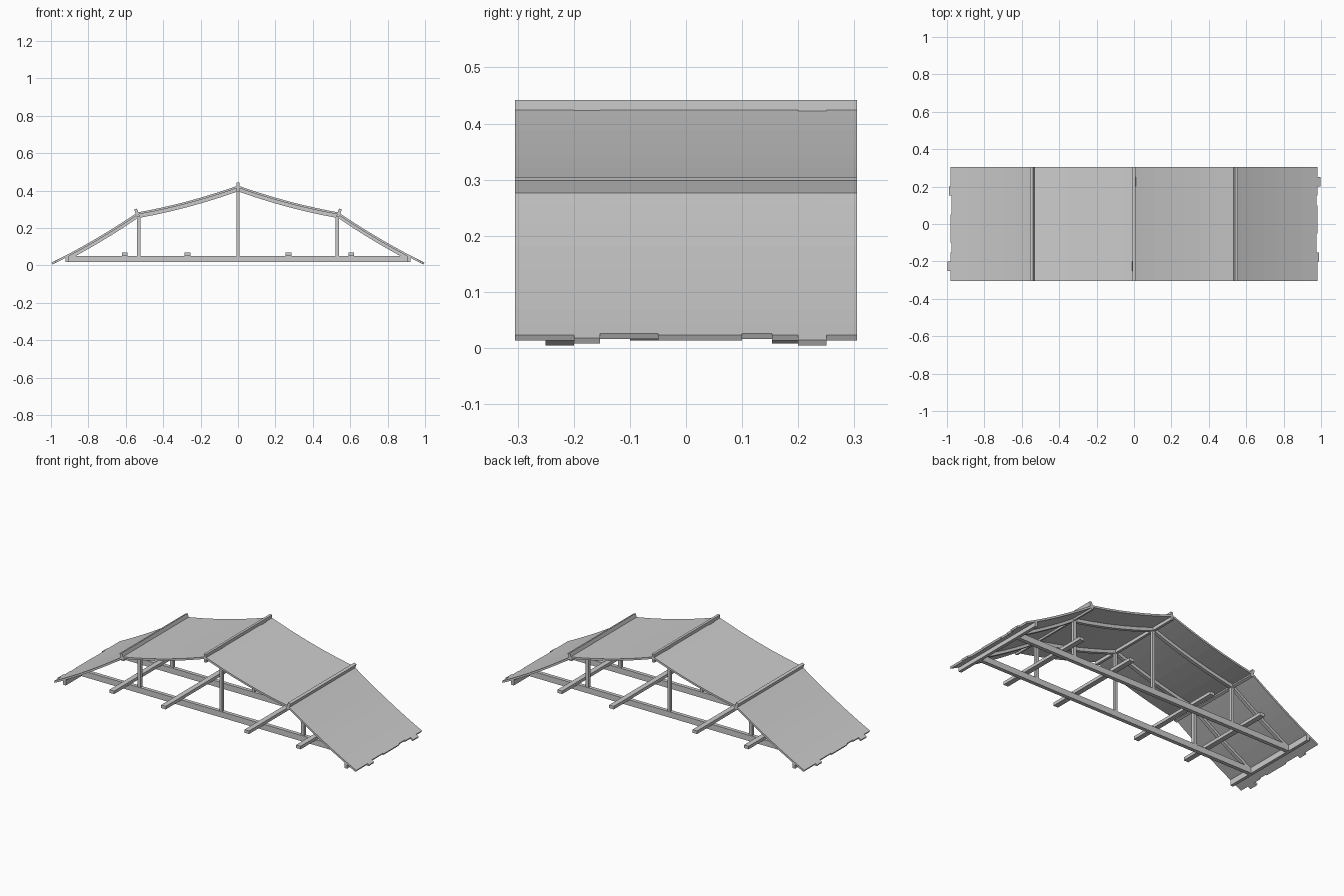
import bpy
import bmesh
from math import pi, radians
from mathutils import Matrix, Vector

cube = bpy.data.objects.get("Cube")
if cube:
    bpy.data.objects.remove(cube)

grey = bpy.data.materials.new("weathered grey")
grey.use_nodes = True
colour = (0.6, 0.6, 0.6, 1)
grey.diffuse_color = colour
grey.node_tree.nodes["Principled BSDF"].inputs["Base Color"].default_value = colour

HALF = 0.305          # half depth of the roof
TRUSS_Y = 0.15        # truss distance from the middle
BOARD = 0.011         # board thickness
UPPER = (Vector((0.004, 0.425)), Vector((0.538, 0.283)), 0.012)
LOWER = (Vector((0.54, 0.281)), Vector((0.98, 0.023)), 0.01)


def finish(name, bm):
    mesh = bpy.data.meshes.new(name)
    bm.to_mesh(mesh)
    bm.free()
    mesh.materials.append(grey)
    obj = bpy.data.objects.new(name, mesh)
    bpy.context.collection.objects.link(obj)
    return obj


def beam(name, centre, size, tilt=0):
    bm = bmesh.new()
    bmesh.ops.create_cube(bm, size=1)
    bm.transform(Matrix.Translation(centre) @ Matrix.Rotation(tilt, 4, "Y")
                 @ Matrix.Diagonal((*size, 1)))
    return finish(name, bm)


def sagging(path, t):
    # Point on a gently sagging slope in the x-z plane
    a, b, sag = path
    return a.lerp(b, t) - Vector((0, 4 * sag * t * (1 - t)))


def turned(angle, bm):
    bm.transform(Matrix.Rotation(angle, 4, "Z"))


# Board edges, and how far each board runs past the upper and lower ends
EDGES = (-HALF, -0.2, -0.153, -0.05, 0, 0.1, 0.153, 0.2, 0.25, HALF)
HIGH = (0, -0.01, 0, 0.006, 0, 0.006, 0, -0.012, 0)
LOW = (0, 0.012, -0.006, 0, 0, -0.006, 0, 0.02, 0)


def roof_panel(name, path, angle, jag):
    bm = bmesh.new()
    rows = [0, 0.08, 0.2, 0.35, 0.5, 0.65, 0.8, 0.92, 1]
    verts = {}

    def vert(row, strip, side):
        t = rows[row]
        end = row in (0, len(rows) - 1)
        key = (row, strip, side) if end else (row, strip + side)
        if key not in verts:
            if row == 0:
                t -= HIGH[strip]
            elif end:
                t += LOW[strip] * jag / (path[1] - path[0]).length
            x, z = sagging(path, t)
            verts[key] = bm.verts.new((x, EDGES[strip + side], z))
        return verts[key]

    for r in range(len(rows) - 1):
        for s in range(len(EDGES) - 1):
            bm.faces.new((vert(r, s, 0), vert(r + 1, s, 0),
                          vert(r + 1, s, 1), vert(r, s, 1)))
    turned(angle, bm)
    obj = finish(name, bm)
    solid = obj.modifiers.new("thickness", "SOLIDIFY")
    solid.thickness = BOARD
    solid.offset = -1


def rafter(name, path, angle, y, start, stop):
    # Square timber that follows the underside of a slope
    bm = bmesh.new()
    rings = []
    for i in range(7):
        x, z = sagging(path, start + (stop - start) * i / 6)
        z -= BOARD
        rings.append([bm.verts.new((x, y + dy, z + dz)) for dy, dz in
                      ((-0.01, 0), (0.01, 0), (0.01, -0.02), (-0.01, -0.02))])
    for a, b in zip(rings, rings[1:]):
        for k in range(4):
            n = (k + 1) % 4
            bm.faces.new((a[k], a[n], b[n], b[k]))
    bm.faces.new(rings[0])
    bm.faces.new(rings[-1])
    bmesh.ops.recalc_face_normals(bm, faces=bm.faces)
    turned(angle, bm)
    finish(name, bm)


# Roof slopes and rafters, the second side being the first turned half round
for side, angle in (("left", 0), ("right", pi)):
    roof_panel(side + "_upper_roof", UPPER, angle, 0.3)
    roof_panel(side + "_lower_roof", LOWER, angle, 1)
    for end, y in (("front", -TRUSS_Y), ("back", TRUSS_Y)):
        rafter(f"{side}_{end}_upper_rafter", UPPER, angle, y, 0, 1)
        rafter(f"{side}_{end}_lower_rafter", LOWER, angle, y, 0, 0.86)

# Trusses: bottom chord and three posts each
for end, y in (("front", -TRUSS_Y), ("back", TRUSS_Y)):
    beam(end + "_chord", (0, y, 0.034), (1.82, 0.022, 0.034))
    beam(end + "_king_post", (0, y, 0.225), (0.018, 0.018, 0.35))
    for side, s in (("left", 1), ("right", -1)):
        beam(f"{side}_{end}_post", (s * 0.53, y, 0.155), (0.018, 0.018, 0.21))

# Beams that run the full depth
beam("ridge_beam", (0, 0, 0.418), (0.015, 2 * HALF, 0.048))
for side, s in (("left", 1), ("right", -1)):
    beam(side + "_purlin", (s * 0.54, 0, 0.28), (0.016, 2 * HALF, 0.045), s * radians(20))
    beam(side + "_eave_beam", (s * 0.912, 0, 0.034), (0.018, 2 * HALF, 0.034))
    for place, x in (("outer", 0.605), ("inner", 0.27)):
        beam(f"{side}_{place}_joist", (s * x, 0, 0.059), (0.03, 2 * HALF, 0.018))
